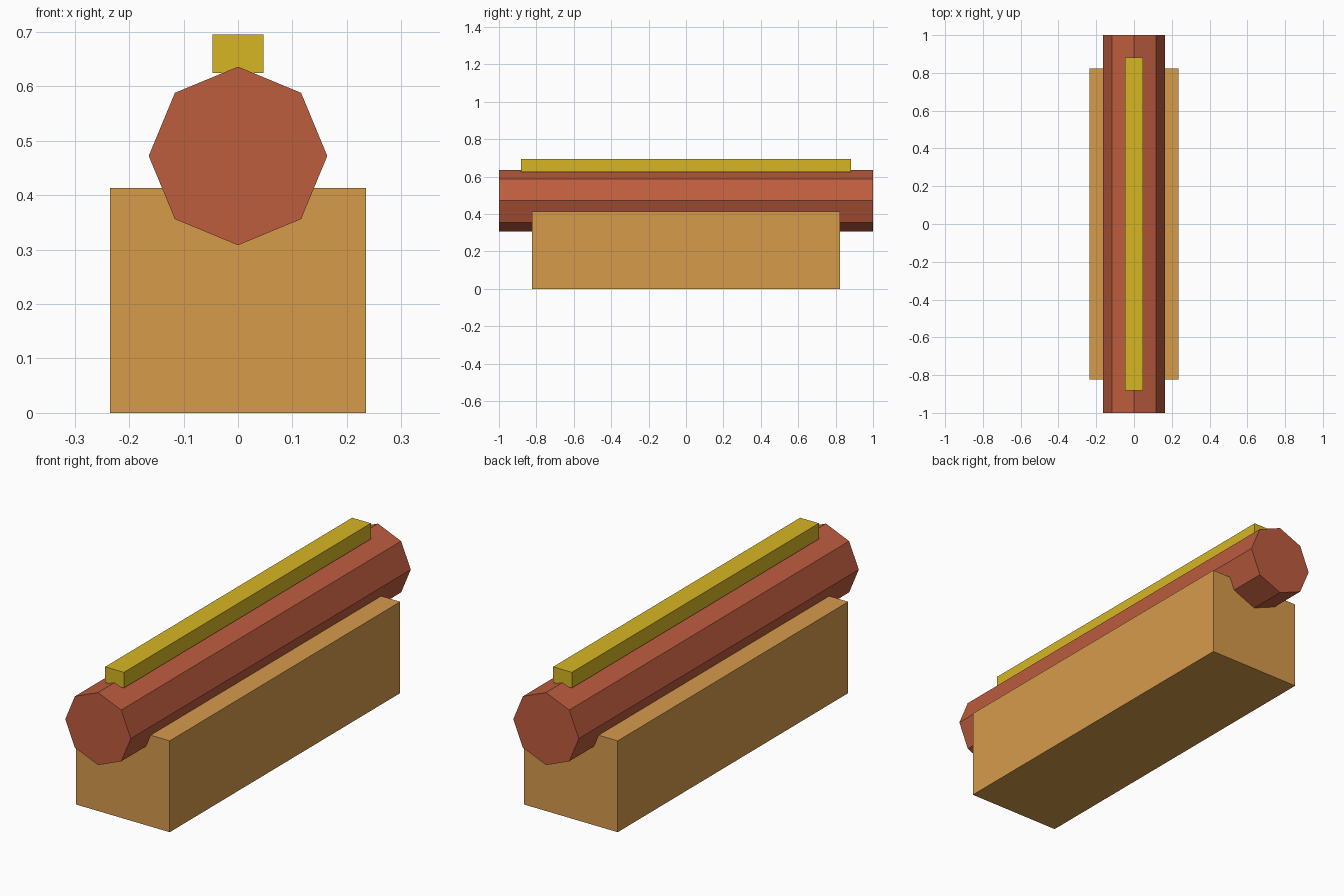
import bpy
import math

if "Cube" in bpy.data.objects:
    bpy.data.objects.remove(bpy.data.objects["Cube"])


def material(name, rgb):
    """Flat material from 0-255 sRGB values."""
    lin = [((c / 255 + 0.055) / 1.055) ** 2.4 for c in rgb]
    mat = bpy.data.materials.new(name)
    mat.diffuse_color = (*lin, 1)
    mat.use_nodes = True
    mat.node_tree.nodes["Principled BSDF"].inputs["Base Color"].default_value = mat.diffuse_color
    return mat


def finish(name, mat):
    obj = bpy.context.object
    obj.name = name
    bpy.ops.object.transform_apply(location=True, rotation=True, scale=True)
    obj.data.materials.append(mat)


def box(name, width, length, z0, z1, mat):
    bpy.ops.mesh.primitive_cube_add(size=1, location=(0, 0, (z0 + z1) / 2))
    bpy.context.object.scale = (width, length, z1 - z0)
    finish(name, mat)


bread = material("bread tan", (214, 155, 75))
meat = material("sausage red", (190, 93, 63))
yellow = material("mustard yellow", (214, 182, 36))

# Bun block
box("bun", 0.47, 1.647, 0, 0.413, bread)

# Eight-sided sausage with a corner pointing up, sunk into the bun
bpy.ops.mesh.primitive_cylinder_add(vertices=8, radius=0.164, depth=2,
                                    location=(0, 0, 0.472),
                                    rotation=(math.pi / 2, 0, 0))
finish("sausage", meat)

# Mustard strip along the top
box("mustard", 0.094, 1.765, 0.624, 0.695, yellow)
